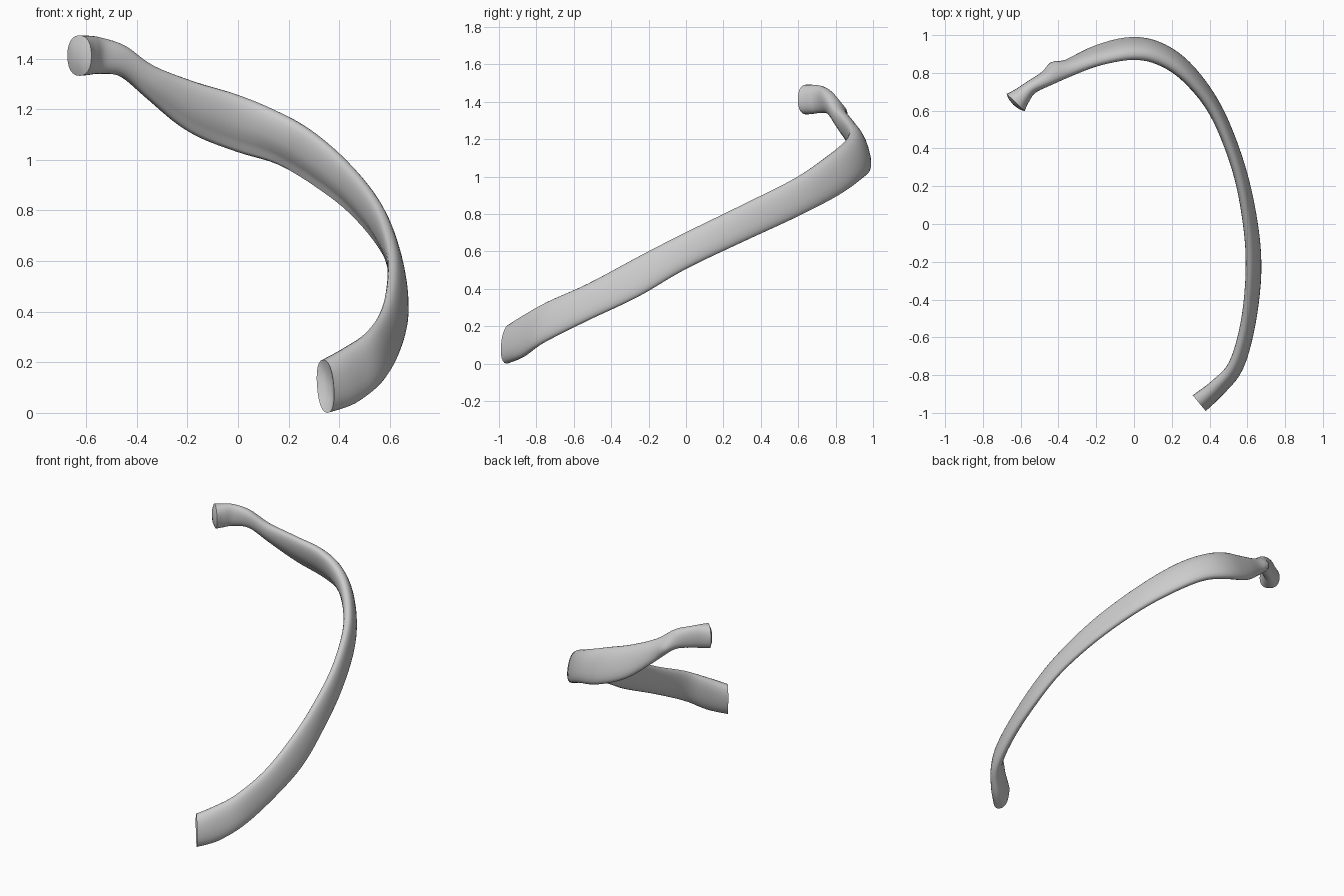
import bpy, bmesh, math
from mathutils import Vector

if "Cube" in bpy.data.objects:
    bpy.data.objects.remove(bpy.data.objects["Cube"])

# Stations along the bone: x, y, z, half height, half thickness, inward lean of the top edge
STATIONS = [
    (0.33, -0.94, 0.105, 0.105, 0.052, 0.12),
    (0.43, -0.855, 0.150, 0.115, 0.044, 0.12),
    (0.525, -0.74, 0.222, 0.108, 0.037, 0.15),
    (0.588, -0.52, 0.327, 0.100, 0.034, 0.18),
    (0.617, -0.25, 0.463, 0.107, 0.034, 0.20),
    (0.602, 0.00, 0.600, 0.097, 0.034, 0.18),
    (0.540, 0.30, 0.745, 0.098, 0.034, 0.12),
    (0.422, 0.60, 0.890, 0.103, 0.036, 0.12),
    (0.275, 0.80, 1.010, 0.113, 0.042, 0.18),
    (0.130, 0.905, 1.092, 0.110, 0.048, 0.25),
    (-0.02, 0.938, 1.145, 0.113, 0.048, 0.30),
    (-0.20, 0.903, 1.210, 0.100, 0.044, 0.30),
    (-0.36, 0.835, 1.305, 0.069, 0.043, 0.20),
    (-0.47, 0.782, 1.390, 0.063, 0.041, 0.10),
    (-0.56, 0.732, 1.412, 0.072, 0.037, 0.0),
    (-0.61, 0.685, 1.413, 0.078, 0.050, 0.0),
    (-0.642, 0.652, 1.412, 0.080, 0.066, 0.0),
]
STEPS, SIDES = 5, 24
N = len(STATIONS)


def sample(u):
    """Catmull-Rom interpolation of every station value."""
    i = min(int(u), N - 2)
    t = u - i
    a, b, c, d = (STATIONS[min(max(k, 0), N - 1)] for k in (i - 1, i, i + 1, i + 2))
    return [0.5 * (2 * q + (r - p) * t + (2 * p - 5 * q + 4 * r - s) * t * t
                   + (3 * q - p - 3 * r + s) * t ** 3) for p, q, r, s in zip(a, b, c, d)]


def power(v, e):
    return math.copysign(abs(v) ** e, v)


bm = bmesh.new()
rings, centres, tangents = [], [], []
tubercle = Vector((-0.44, 0.84, 1.345))
for k in range((N - 1) * STEPS + 1):
    u = k / STEPS
    x, y, z, hh, ht, lean = sample(u)
    centre = Vector((x, y, z))
    tan = Vector(sample(min(u + 0.1, N - 1))[:3]) - Vector(sample(max(u - 0.1, 0))[:3])
    tan.z = 0
    tan.normalize()
    out = tan.cross(Vector((0, 0, 1)))
    up = Vector((0, 0, 1)) - lean * out
    # The groove along the lower inner side fades out towards both ends
    groove = 0.016 * max(0, math.sin(math.pi * (u - 4) / 9)) if 4 < u < 13 else 0
    ring = []
    for j in range(SIDES):
        a = 2 * math.pi * j / SIDES
        p = centre + out * ht * power(math.cos(a), 0.85) + up * hh * power(math.sin(a), 0.9)
        p += out * groove * math.exp(-((a - math.radians(222)) / 0.4) ** 2)
        # Small knob on the outer side near the head
        if math.cos(a) > 0:
            p += out * 0.026 * math.cos(a) * math.exp(-((p - tubercle).length / 0.05) ** 2)
        ring.append(bm.verts.new(p))
    rings.append(ring)
    centres.append(centre)
    tangents.append(tan)

for r0, r1 in zip(rings, rings[1:]):
    for j in range(SIDES):
        n = (j + 1) % SIDES
        bm.faces.new((r0[j], r0[n], r1[n], r1[j]))


def cap(ring, centre, offset, scale):
    """Close an end with one inner ring and a middle point."""
    inner = [bm.verts.new(centre + (v.co - centre) * scale + offset * 0.7) for v in ring]
    mid = bm.verts.new(centre + offset)
    for j in range(SIDES):
        n = (j + 1) % SIDES
        bm.faces.new((ring[j], ring[n], inner[n], inner[j]))
        bm.faces.new((inner[j], inner[n], mid))


cap(rings[0], centres[0], tangents[0] * 0.025, 0.55)      # hollow front end
cap(rings[-1], centres[-1], tangents[-1] * 0.018, 0.6)    # domed head
bmesh.ops.recalc_face_normals(bm, faces=bm.faces)

# Settle on the ground and centre
for axis in range(3):
    lo = min(v.co[axis] for v in bm.verts)
    hi = max(v.co[axis] for v in bm.verts)
    shift = lo if axis == 2 else (lo + hi) / 2
    for v in bm.verts:
        v.co[axis] -= shift

mesh = bpy.data.meshes.new("rib_bone")
bm.to_mesh(mesh)
bm.free()
rib = bpy.data.objects.new("rib_bone", mesh)
bpy.context.collection.objects.link(rib)
bpy.context.view_layer.objects.active = rib
rib.select_set(True)
bpy.ops.object.shade_smooth_by_angle(angle=math.radians(40))
